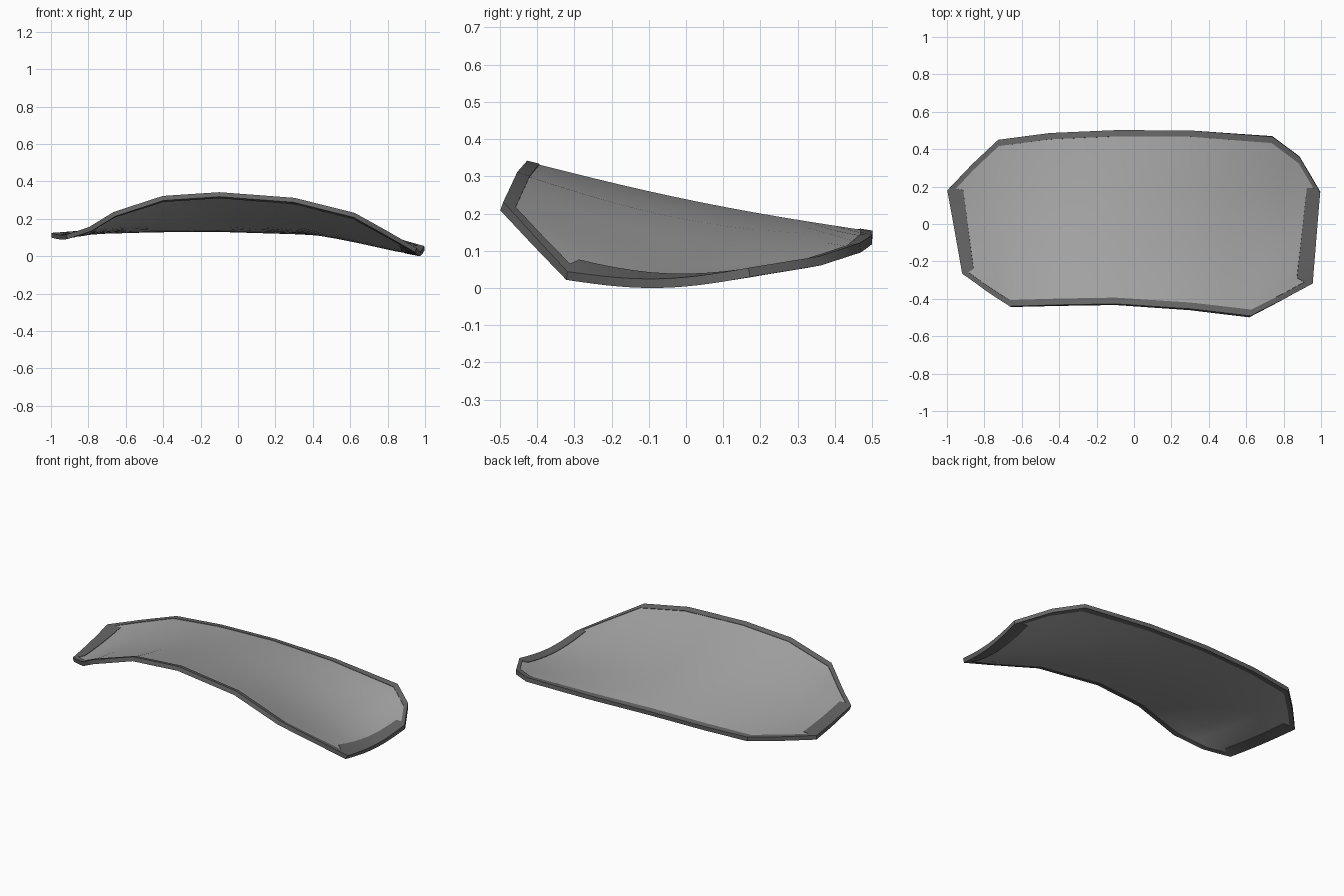
import bpy
import math
from mathutils import Vector

cube = bpy.data.objects.get("Cube")
if cube:
    bpy.data.objects.remove(cube, do_unlink=True)


def make_material(name, grey):
    colour = (grey, grey, grey, 1)
    mat = bpy.data.materials.new(name)
    mat.use_nodes = True
    mat.diffuse_color = colour
    shader = mat.node_tree.nodes["Principled BSDF"]
    shader.inputs["Base Color"].default_value = colour
    shader.inputs["Roughness"].default_value = 0.6
    return mat


light_grey = make_material("light grey", 0.38)
dark_grey = make_material("dark grey", 0.135)

# Cross ribs from one end to the other: front point, back point, sag between
ribs = [
    ((-.915, -.265, .103), (-.998, .18, .112), .005),
    ((-.79, -.355, .145), (-.865, .32, .122), .015),
    ((-.66, -.442, .225), (-.725, .45, .132), .025),
    ((-.40, -.435, .31), (-.45, .485, .14), .02),
    ((-.10, -.43, .33), (-.10, .5, .142), .015),
    ((.30, -.457, .30), (.30, .5, .13), .045),
    ((.62, -.495, .22), (.74, .468, .108), .088),
    ((.785, -.41, .128), (.885, .36, .073), .062),
    ((.95, -.32, .033), (.996, .17, .042), .025),
]
last = len(ribs) - 1
rim_width = 0.034
end_band = 0.56
band_corner = 0.3


def edge_points(u):
    """Front point, back point and sag at a position along the ribs."""
    i = min(int(u), last - 1)
    f = u - i
    a, b = ribs[i], ribs[i + 1]
    front = Vector(a[0]).lerp(Vector(b[0]), f)
    back = Vector(a[1]).lerp(Vector(b[1]), f)
    return front, back, a[2] + (b[2] - a[2]) * f


def surface(u, v, rows):
    """Row 1 and the row before last mark the inner line of the rim."""
    # The end bands step outwards where they meet the narrow rim
    if v in (1, rows - 1):
        if u == end_band:
            u = band_corner
        elif u == last - end_band:
            u = last - band_corner
    front, back, sag = edge_points(u)
    inset = rim_width / (back - front).length
    if v == 0 or v == rows:
        t = v / rows
    else:
        t = inset + (1 - 2 * inset) * (v - 1) / (rows - 2)
    point = front.lerp(back, t)
    point.z -= sag * math.sin(math.pi * t)
    return point


# Stations along the length, including the inner lines of the end bands
stations = sorted({i / 2 for i in range(2 * last + 1)} - {.5, last - .5}
                  | {end_band, last - end_band})
rows = 14


def build_sheet(name, keep, thickness, mat):
    """A solid shell from the grid cells chosen by the keep rule."""
    verts = [surface(u, v, rows) for u in stations for v in range(rows + 1)]
    step = rows + 1
    faces = []
    for i in range(len(stations) - 1):
        for v in range(rows):
            if keep(i, v):
                a = i * step + v
                faces.append((a, a + step, a + step + 1, a + 1))
    used = sorted({k for face in faces for k in face})
    remap = {old: new for new, old in enumerate(used)}
    mesh = bpy.data.meshes.new(name)
    mesh.from_pydata([verts[k] for k in used], [],
                     [[remap[k] for k in face] for face in faces])
    mesh.materials.append(mat)
    obj = bpy.data.objects.new(name, mesh)
    bpy.context.collection.objects.link(obj)
    shell = obj.modifiers.new("thickness", 'SOLIDIFY')
    shell.thickness = thickness
    shell.offset = 0
    # Smooth across the sheet, sharp at its cut edges
    bpy.ops.object.select_all(action='DESELECT')
    obj.select_set(True)
    bpy.context.view_layer.objects.active = obj
    bpy.ops.object.modifier_apply(modifier=shell.name)
    bpy.ops.object.shade_smooth_by_angle(angle=math.radians(35))
    return obj


def in_rim(i, v):
    return i in (0, len(stations) - 2) or v in (0, rows - 1)


# Curved lens panel and the thicker frame around it, with wide end bands
build_sheet("lens_panel", lambda i, v: not in_rim(i, v), 0.02, light_grey)
build_sheet("frame_rim", in_rim, 0.025, dark_grey)
